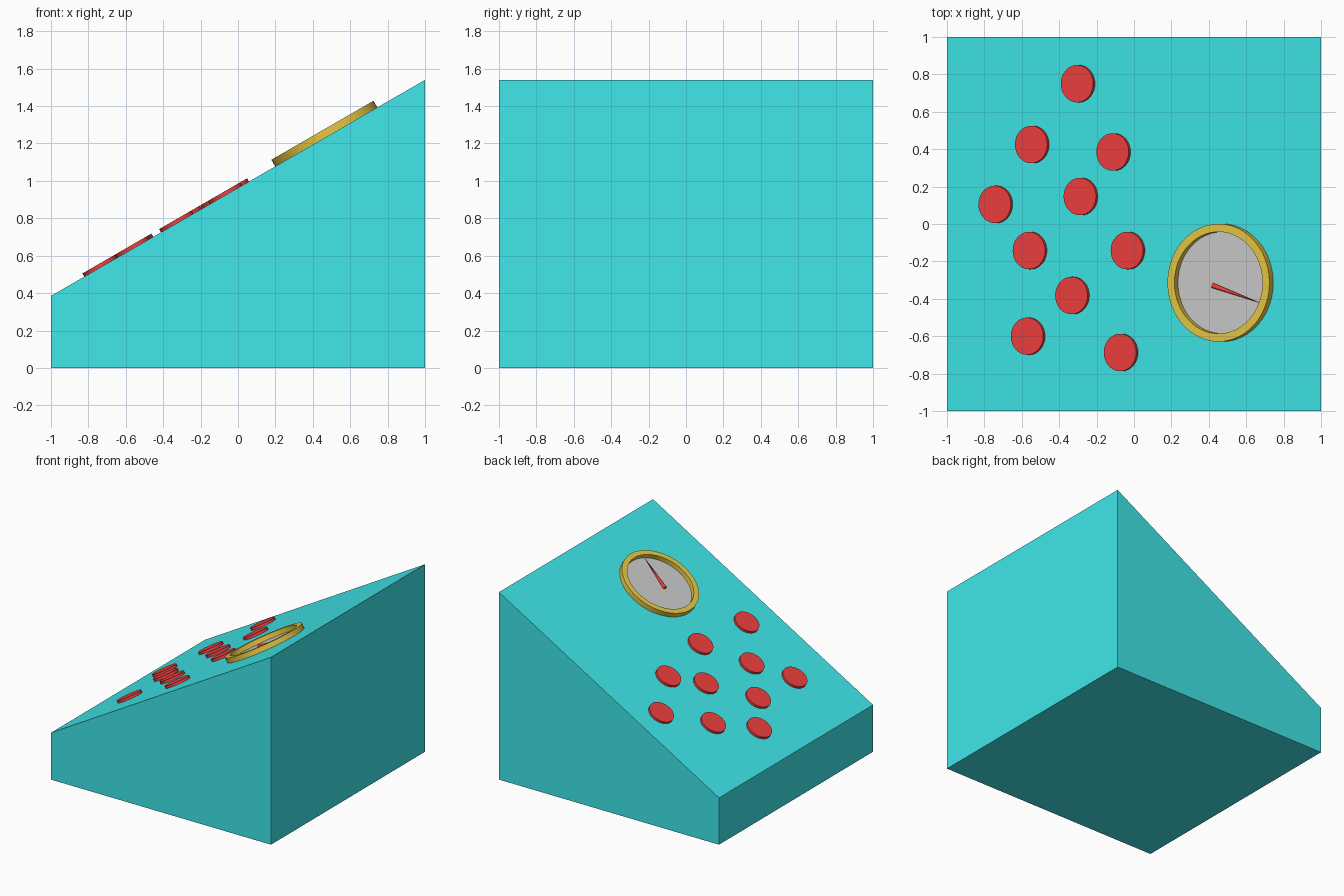
import bpy, bmesh
from math import atan2, cos, hypot, pi
from mathutils import Matrix, Vector

if "Cube" in bpy.data.objects:
    bpy.data.objects.remove(bpy.data.objects["Cube"])

LOW, HIGH = 0.385, 1.54
TILT = atan2(HIGH - LOW, 2)


def material(name, rgb):
    m = bpy.data.materials.new(name)
    m.diffuse_color = (*rgb, 1)
    m.use_nodes = True
    m.node_tree.nodes["Principled BSDF"].inputs["Base Color"].default_value = m.diffuse_color
    return m


teal = material("teal", (0.05, 0.8, 0.82))
red = material("red", (0.87, 0.05, 0.05))
brass = material("brass", (0.8, 0.58, 0.06))


def make(name, bm, mat=None, matrix=Matrix(), smooth=True):
    bmesh.ops.recalc_face_normals(bm, faces=bm.faces)
    me = bpy.data.meshes.new(name)
    bm.to_mesh(me)
    bm.free()
    ob = bpy.data.objects.new(name, me)
    bpy.context.collection.objects.link(ob)
    ob.matrix_world = matrix
    if mat:
        me.materials.append(mat)
    if smooth:
        bpy.ops.object.select_all(action='DESELECT')
        ob.select_set(True)
        bpy.context.view_layer.objects.active = ob
        bpy.ops.object.shade_smooth_by_angle(angle=pi / 6)
    return ob


def on_slope(x, y):
    """Frame on the sloping panel: local x runs uphill, local z is its normal."""
    z = LOW + (x + 1) * (HIGH - LOW) / 2
    return Matrix.Translation((x, y, z)) @ Matrix.Rotation(-TILT, 4, 'Y')


def disc(radius, bottom, top, sides):
    bm = bmesh.new()
    bmesh.ops.create_cone(bm, cap_ends=True, segments=sides, radius1=radius, radius2=radius,
                          depth=top - bottom,
                          matrix=Matrix.Translation((0, 0, (top + bottom) / 2)))
    return bm


# Wedge-shaped console body
bm = bmesh.new()
side = bm.faces.new([bm.verts.new((x, -1, z)) for x, z in
                     ((-1, 0), (1, 0), (1, HIGH), (-1, LOW))])
ext = bmesh.ops.extrude_face_region(bm, geom=[side], use_keep_orig=True)
bmesh.ops.translate(bm, vec=(0, 2, 0),
                    verts=[v for v in ext["geom"] if isinstance(v, bmesh.types.BMVert)])
make("console_body", bm, teal, smooth=False)

# Scattered buttons
buttons = ((-0.295, 0.75), (-0.54, 0.425), (-0.105, 0.385), (-0.735, 0.105),
           (-0.28, 0.147), (-0.552, -0.142), (-0.028, -0.142), (-0.325, -0.382),
           (-0.562, -0.60), (-0.065, -0.687))
for i, (x, y) in enumerate(buttons, 1):
    make(f"button_{i}", disc(0.1, -0.02, 0.02, 32), red, on_slope(x, y))

# Gauge: dial plate and rim spun from a rectangular section
gauge = on_slope(0.472, -0.314)
make("gauge_dial", disc(0.285, -0.02, 0.003, 48), None, gauge)

bm = bmesh.new()
loop = [bm.verts.new((r, 0, z)) for r, z in
        ((0.272, -0.01), (0.315, -0.01), (0.315, 0.041), (0.272, 0.041))]
edges = [bm.edges.new((loop[i], loop[(i + 1) % 4])) for i in range(4)]
bmesh.ops.spin(bm, geom=loop + edges, cent=(0, 0, 0), axis=(0, 0, 1),
               angle=2 * pi, steps=48, use_duplicate=False)
bmesh.ops.remove_doubles(bm, verts=bm.verts, dist=1e-4)
make("gauge_rim", bm, brass, gauge)

# Needle: slim cone lying on the dial
dx, dy = 0.25 / cos(TILT), -0.092
length = hypot(dx, dy)
bm = bmesh.new()
bmesh.ops.create_cone(bm, cap_ends=True, segments=16, radius1=0.014, radius2=0,
                      depth=length, matrix=Matrix.Translation((0, 0, length / 2)))
aim = Vector((dx, dy, 0)).to_track_quat('Z', 'Y').to_matrix().to_4x4()
make("gauge_needle", bm, red,
     gauge @ Matrix.Translation((-0.05, -0.015, 0.014)) @ aim)
